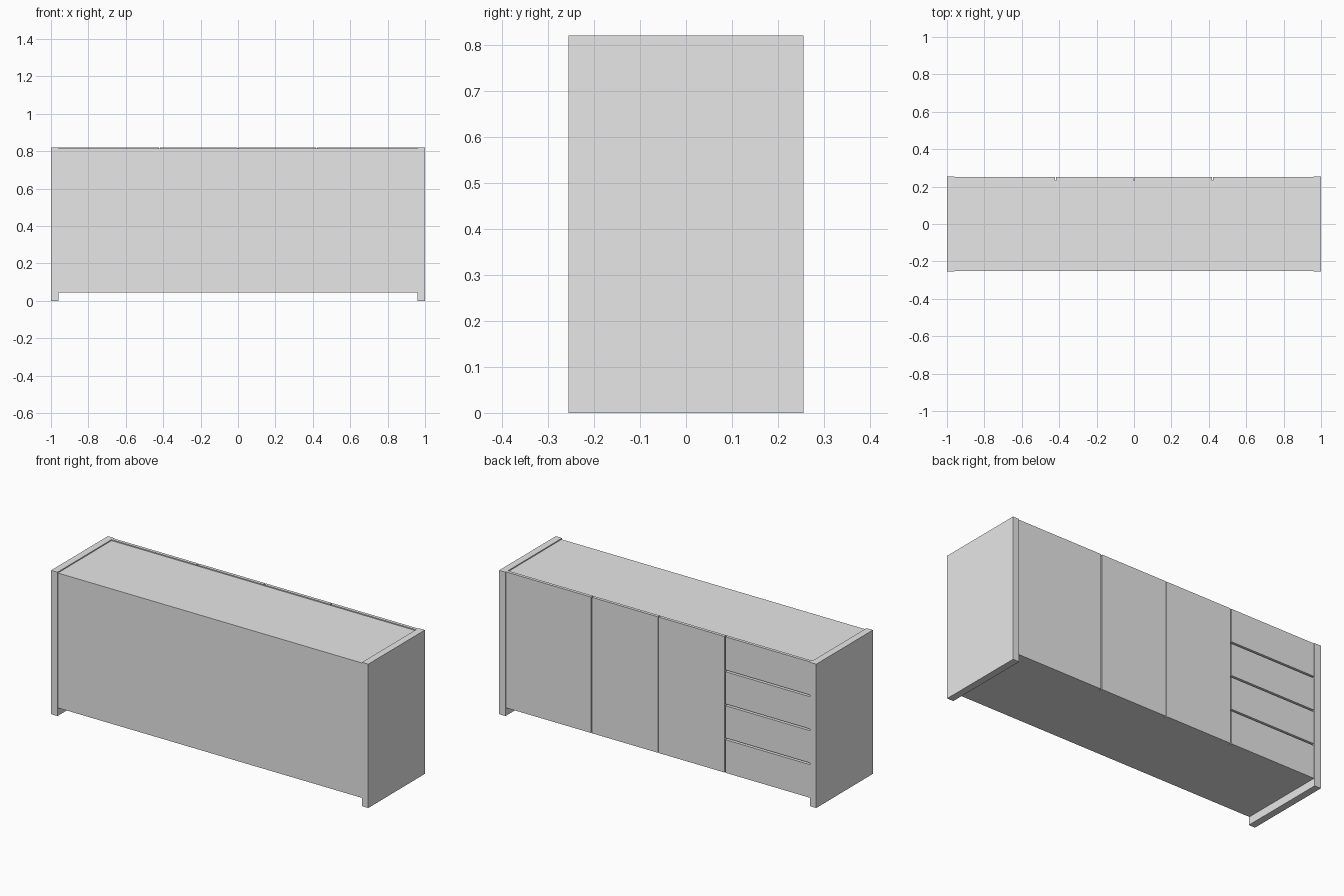
import bpy

cube = bpy.data.objects.get("Cube")
if cube:
    bpy.data.objects.remove(cube, do_unlink=True)

grey = bpy.data.materials.new("light_grey")
grey.use_nodes = True
colour = (0.8, 0.8, 0.8, 1)
grey.diffuse_color = colour
grey.node_tree.nodes["Principled BSDF"].inputs["Base Color"].default_value = colour


def box(name, x, y, z):
    """Box spanning the (low, high) ranges on each axis."""
    verts = [(a, b, c) for a in x for b in y for c in z]
    faces = [(0, 1, 3, 2), (4, 6, 7, 5), (0, 4, 5, 1),
             (2, 3, 7, 6), (0, 2, 6, 4), (1, 5, 7, 3)]
    mesh = bpy.data.meshes.new(name)
    mesh.from_pydata(verts, [], faces)
    mesh.materials.append(grey)
    obj = bpy.data.objects.new(name, mesh)
    bpy.context.collection.objects.link(obj)
    return obj


HEIGHT, BASE = 0.82, 0.045     # overall height, underside of the body
INNER = 0.96                   # inner face of the side panels
DEPTH = 0.255                  # half depth of the side panels
DOOR_BACK, DOOR_FACE = 0.232, 0.25
GAP, SLOT = 0.006, 0.01        # gaps between doors, slots between drawers
SPLIT = 0.42                   # outer door joints

# Side panels reaching the floor
for name, s in (("left_side_panel", 1), ("right_side_panel", -1)):
    box(name, sorted((s * INNER, s * 1.0)), (-DEPTH, DEPTH), (0, HEIGHT))

# Body, its top a little below the panel and door tops
box("cabinet_body", (-INNER, INNER), (-0.251, DOOR_BACK), (BASE, HEIGHT - 0.006))

# Three doors
joints = [-SPLIT, 0, SPLIT, INNER]
for i, (a, b) in enumerate(zip(joints, joints[1:])):
    right = b if b == INNER else b - GAP / 2
    box(f"door_{i + 1}", (a + GAP / 2, right), (DOOR_BACK, DOOR_FACE), (BASE, HEIGHT))

# Four equal drawer fronts
step = (HEIGHT - BASE) / 4
for i in range(4):
    low = BASE + i * step + (SLOT / 2 if i > 0 else 0)
    high = BASE + (i + 1) * step - (SLOT / 2 if i < 3 else 0)
    box(f"drawer_front_{i + 1}", (-INNER, -SPLIT - GAP / 2),
        (DOOR_BACK, DOOR_FACE), (low, high))
